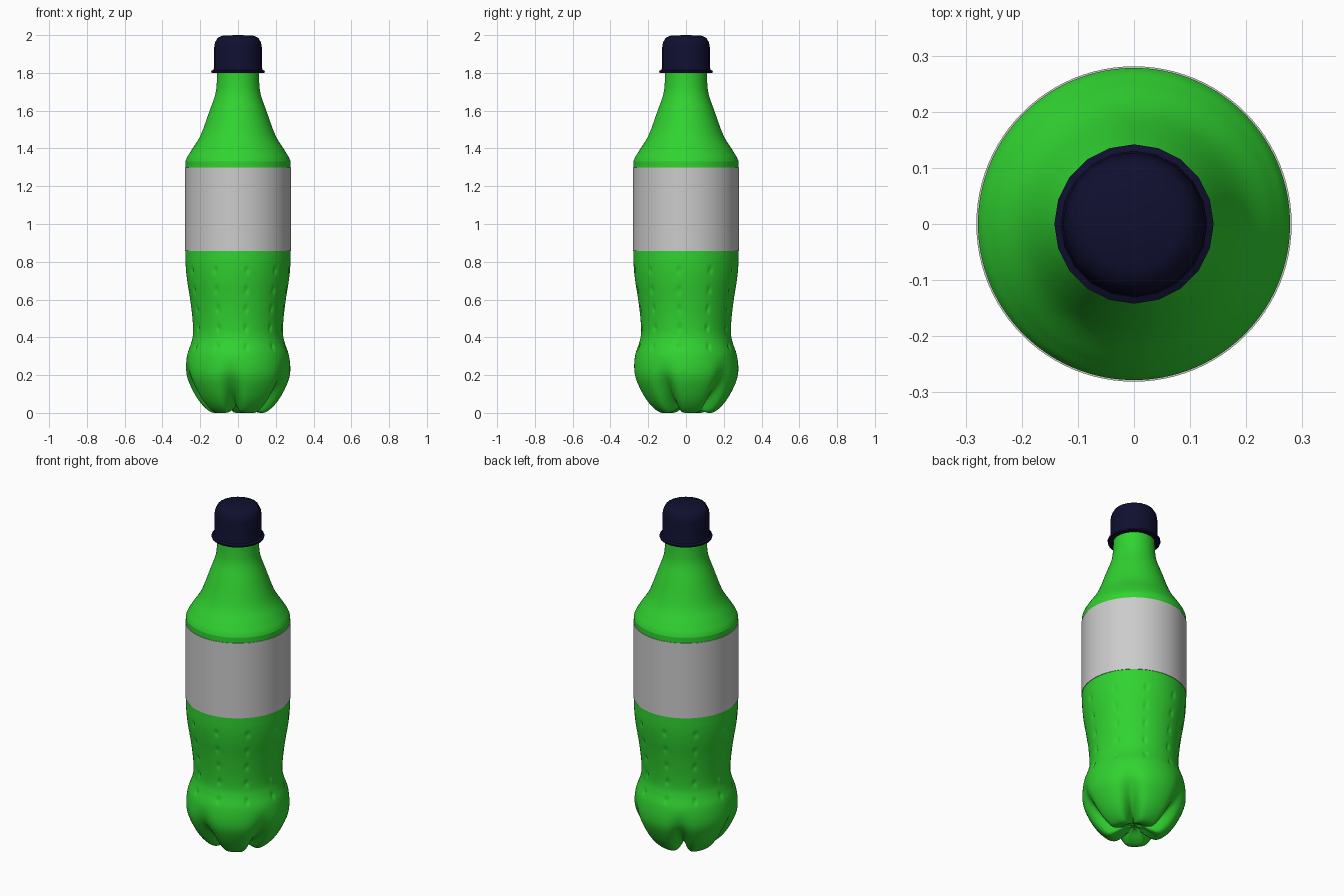
import bpy, bmesh
from math import sin, cos, pi, radians, exp, hypot

if "Cube" in bpy.data.objects:
    bpy.data.objects.remove(bpy.data.objects["Cube"], do_unlink=True)


def material(name, rgb):
    m = bpy.data.materials.new(name)
    m.use_nodes = True
    m.diffuse_color = (*rgb, 1)
    m.node_tree.nodes["Principled BSDF"].inputs["Base Color"].default_value = (*rgb, 1)
    return m


def smooth_profile(pts, steps):
    """Catmull-Rom curve through (radius, height) points."""
    out = []
    for i in range(len(pts) - 1):
        a, b, c, d = pts[max(i - 1, 0)], pts[i], pts[i + 1], pts[min(i + 2, len(pts) - 1)]
        for s in range(steps):
            t = s / steps
            out.append(tuple(
                0.5 * (2 * q + (r - p) * t + (2 * p - 5 * q + 4 * r - s4) * t * t
                       + (3 * q - p - 3 * r + s4) * t ** 3)
                for p, q, r, s4 in zip(a, b, c, d)))
    return out + [pts[-1]]


def revolve(name, profile, segments, mat, shape=None, sharp=40):
    """Spin a profile about z; zero radius becomes a pole."""
    bm = bmesh.new()
    rings = []
    for r, z in profile:
        if r < 1e-6:
            rings.append([bm.verts.new((0, 0, z))] * segments)
            continue
        ring = []
        for k in range(segments):
            a = 2 * pi * k / segments
            rr, zz = shape(a, r, z) if shape else (r, z)
            ring.append(bm.verts.new((rr * cos(a), rr * sin(a), zz)))
        rings.append(ring)
    for lo, hi in zip(rings, rings[1:]):
        for k in range(segments):
            n = (k + 1) % segments
            bm.faces.new(list(dict.fromkeys((lo[k], lo[n], hi[n], hi[k]))))
    bmesh.ops.recalc_face_normals(bm, faces=bm.faces)
    me = bpy.data.meshes.new(name)
    bm.to_mesh(me)
    bm.free()
    ob = bpy.data.objects.new(name, me)
    bpy.context.collection.objects.link(ob)
    me.materials.append(mat)
    bpy.ops.object.select_all(action="DESELECT")
    ob.select_set(True)
    bpy.context.view_layer.objects.active = ob
    bpy.ops.object.shade_smooth_by_angle(angle=radians(sharp))
    return ob


def nearest(a, start, step):
    """Signed angle to the closest of evenly spaced directions."""
    return (a - start + step / 2) % step - step / 2


GROOVE, FIFTH = radians(-98), radians(72)
DIMPLE_ROWS = [0.35, 0.45, 0.55, 0.65, 0.755]


def bottle_shape(a, r, z):
    # five grooves divide the base into feet
    if z < 0.3:
        fade = (1 - z / 0.3) ** 1.3
        g = exp(-(nearest(a, GROOVE, FIFTH) / radians(11)) ** 2) * fade
        reach = min(1, r / 0.13)
        return r - 0.06 * g * reach, z + 0.04 * g * reach
    # columns of small pressed dimples around the waist
    if z < 0.82:
        arc = nearest(a, GROOVE + FIFTH / 4, FIFTH / 2) * r
        dz = min((abs(z - row) for row in DIMPLE_ROWS))
        r -= 0.008 * exp(-(arc / 0.008) ** 2 - (dz / 0.016) ** 2)
    return r, z


green = material("bottle green", (0.03, 0.65, 0.03))
grey = material("label grey", (0.6, 0.6, 0.6))
navy = material("cap navy", (0.005, 0.005, 0.03))

# Bottle body
body = [(0, 0.045), (0.04, 0.04), (0.09, 0.012), (0.13, 0.0), (0.165, 0.015),
        (0.205, 0.055), (0.24, 0.11), (0.27, 0.18), (0.277, 0.24), (0.268, 0.31),
        (0.248, 0.37), (0.238, 0.42), (0.241, 0.5), (0.253, 0.6), (0.269, 0.7),
        (0.277, 0.78), (0.278, 0.86), (0.278, 1.08), (0.278, 1.3), (0.275, 1.34),
        (0.25, 1.385), (0.198, 1.47), (0.15, 1.6), (0.122, 1.68), (0.113, 1.74),
        (0.11, 1.83)]
revolve("bottle_body", smooth_profile(body, 8), 200, green, bottle_shape, 60)

# Wrapped label
revolve("label", [(0.276, 0.857), (0.281, 0.857), (0.281, 1.3), (0.276, 1.3)], 96, grey)

# Screw cap with its flared lower ring
cap = [(0.105, 1.802), (0.141, 1.8), (0.142, 1.81), (0.13, 1.816), (0.127, 1.83),
       (0.127, 1.93), (0.122, 1.96), (0.108, 1.985), (0.08, 1.998), (0.0, 2.0)]
revolve("cap", cap, 20, navy, sharp=50)
